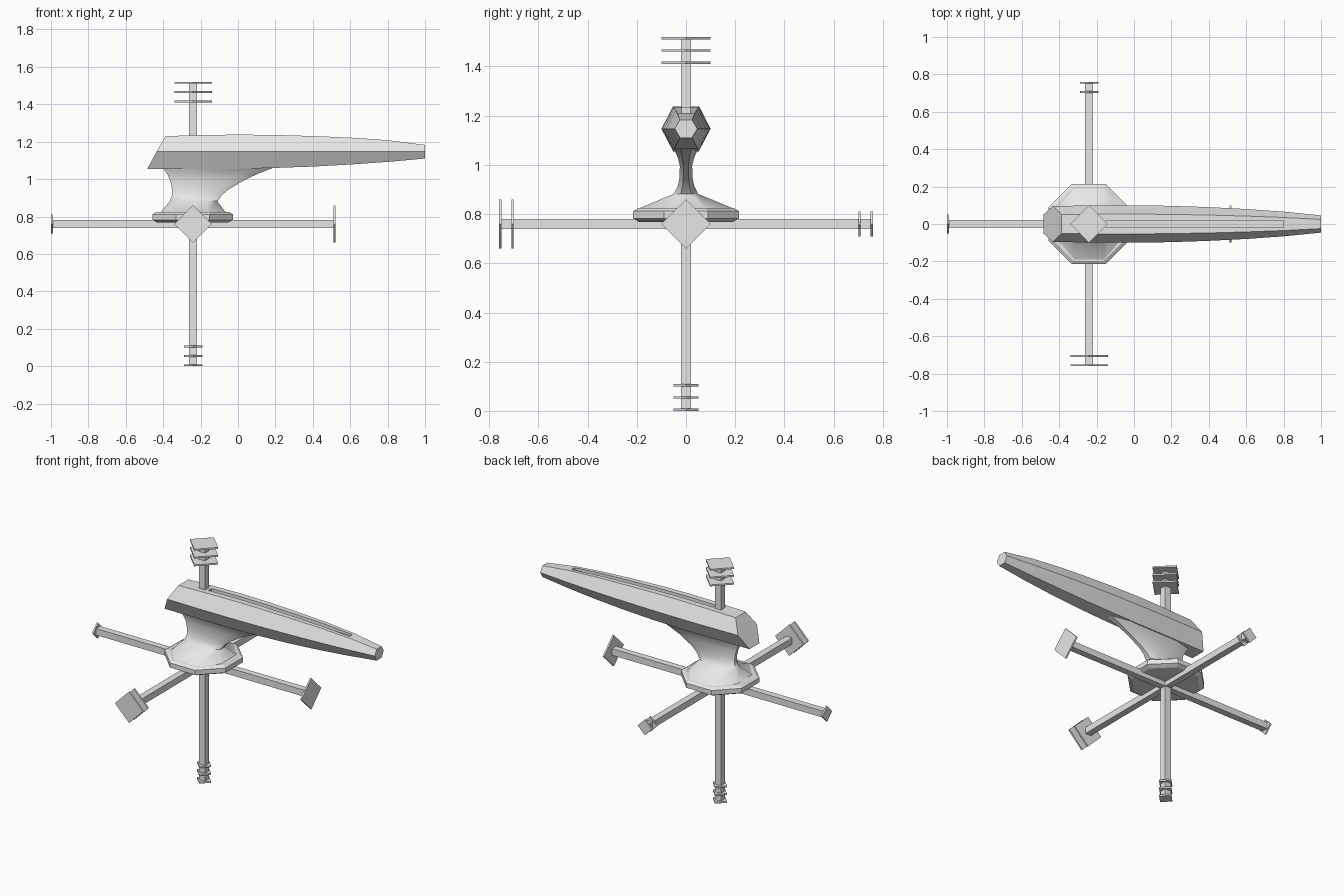
import bpy, bmesh
from math import radians, pi
from mathutils import Vector, Matrix

if "Cube" in bpy.data.objects:
    bpy.data.objects.remove(bpy.data.objects["Cube"])

grey = bpy.data.materials.new("light grey")
grey.diffuse_color = (0.8, 0.8, 0.8, 1)
grey.use_nodes = True
grey.node_tree.nodes["Principled BSDF"].inputs["Base Color"].default_value = grey.diffuse_color
CENTRE = Vector((-0.24, 0, 0.76))


def finish(name, bm, smooth=None):
    bmesh.ops.recalc_face_normals(bm, faces=bm.faces)
    me = bpy.data.meshes.new(name)
    bm.to_mesh(me)
    bm.free()
    ob = bpy.data.objects.new(name, me)
    bpy.context.collection.objects.link(ob)
    me.materials.append(grey)
    if smooth:
        bpy.ops.object.select_all(action='DESELECT')
        ob.select_set(True)
        bpy.context.view_layer.objects.active = ob
        bpy.ops.object.shade_smooth_by_angle(angle=radians(smooth))
    return ob


def loft(name, rings, smooth=None):
    bm = bmesh.new()
    vs = [[bm.verts.new(p) for p in r] for r in rings]
    n = len(vs[0])
    for a, b in zip(vs, vs[1:]):
        for i in range(n):
            j = (i + 1) % n
            bm.faces.new((a[i], a[j], b[j], b[i]))
    bm.faces.new(vs[0])
    bm.faces.new(vs[-1])
    return finish(name, bm, smooth)


def box(name, loc, size, turn=Matrix()):
    bm = bmesh.new()
    bmesh.ops.create_cube(bm, size=1)
    bm.transform(Matrix.Translation(loc) @ turn @ Matrix.Diagonal((*size, 1)))
    return finish(name, bm)


# Six arms crossing at the centre: three square bars
REACH = 0.755
for axis, label in enumerate(("side", "depth", "upright")):
    size = [0.042] * 3
    size[axis] = 2 * REACH
    box(label + "_bar", CENTRE, size)

# Diamond plates: large on one end of each bar, small on the other
ends = (("right", (1, 0, 0), 0.1, 1), ("left", (-1, 0, 0), 0.05, 1),
        ("front", (0, -1, 0), 0.1, 2), ("back", (0, 1, 0), 0.05, 2),
        ("top", (0, 0, 1), 0.1, 3), ("bottom", (0, 0, -1), 0.05, 3))
for label, d, half, count in ends:
    d = Vector(d)
    turn = Matrix.Rotation(pi / 4, 4, d)
    size = [0.01 if abs(c) > 0.5 else half * 2 ** 0.5 for c in d]
    for k in range(count):
        box(f"{label}_plate_{k + 1}", CENTRE + d * (REACH - 0.05 * k), size, turn)


# Base: bevelled octagonal slab
def octagon(cx, a, b, z, k=0.414, m=0.414):
    quad = [(a, b * m), (a * k, b), (-a * k, b), (-a, b * m)]
    pts = quad + [(-x, -y) for x, y in quad]
    return [(cx + x, y, z) for x, y in pts]


loft("octagon_base", [octagon(-0.242, r, r, z) for r, z in
                      ((0.19, 0.768), (0.215, 0.782), (0.215, 0.812), (0.197, 0.824))])

# Neck: flares from the base, narrows, then spreads under the hull
# (rear x, front x, half width, height, flat share)
neck = ((-0.415, -0.065, 0.195, 0.822, 0.45), (-0.365, -0.11, 0.05, 0.882, 0.6),
        (-0.352, -0.085, 0.033, 0.915, 0.6), (-0.352, -0.05, 0.027, 0.945, 0.6),
        (-0.363, 0.035, 0.025, 0.995, 0.6), (-0.38, 0.11, 0.033, 1.03, 0.6),
        (-0.405, 0.2, 0.05, 1.065, 0.6))
loft("neck", [octagon((a + b) / 2, (b - a) / 2, w, z, k) for a, b, w, z, k in neck], 45)


# Hull: long six-sided body with a slanted rear end
def hexagon(xb, xm, xt, zb, zt, w):
    return [(xb, -w * 0.52, zb), (xb, w * 0.52, zb), (xm, w, 1.147),
            (xt, w * 0.53, zt), (xt, -w * 0.53, zt), (xm, -w, 1.147)]


rings = [hexagon(-0.485, -0.435, -0.387, 1.055, 1.23, 0.096)]
for x, zb, zt, w in ((-0.16, 1.055, 1.236, 0.1), (0.0, 1.055, 1.238, 0.1),
                     (0.2, 1.06, 1.236, 0.097), (0.4, 1.067, 1.23, 0.09),
                     (0.6, 1.078, 1.222, 0.08), (0.8, 1.092, 1.208, 0.066),
                     (1.0, 1.11, 1.183, 0.046)):
    rings.append(hexagon(x, x, x, zb, zt, w))
hull = loft("hull", rings)

# Groove along the top of the hull, sinking towards the front
cutter = loft("groove_cutter", [[(x, -0.016, z), (x, 0.016, z), (x, 0.016, 1.3), (x, -0.016, 1.3)]
                                for x, z in ((-0.2, 1.212), (0.8, 1.195))])
cutter.hide_render = True
cutter.hide_viewport = True
mod = hull.modifiers.new("groove", 'BOOLEAN')
mod.operation = 'DIFFERENCE'
mod.solver = 'EXACT'
mod.object = cutter
